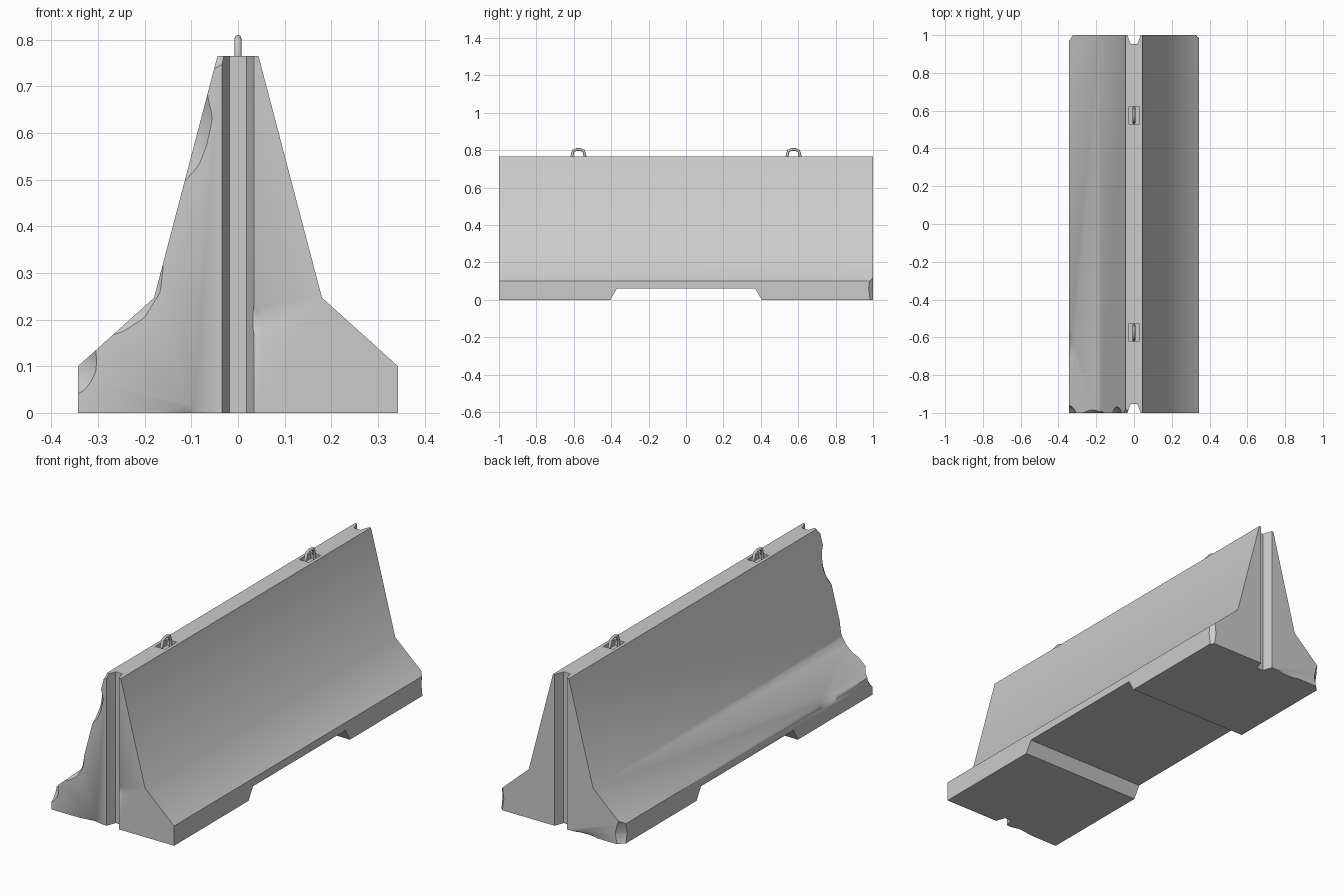
import bpy, bmesh, math
from mathutils import Vector

if "Cube" in bpy.data.objects:
    bpy.data.objects.remove(bpy.data.objects["Cube"])


def prism(name, pts, axis, lo, hi):
    """Extrude a 2D outline along x, y or z."""
    place = {'x': lambda a, b, t: (t, a, b),
             'y': lambda a, b, t: (a, t, b),
             'z': lambda a, b, t: (a, b, t)}[axis]
    bm = bmesh.new()
    base = bm.faces.new([bm.verts.new(place(a, b, lo)) for a, b in pts])
    ext = bmesh.ops.extrude_face_region(bm, geom=[base])
    shift = Vector(place(0, 0, hi - lo))
    bmesh.ops.translate(bm, vec=shift,
                        verts=[v for v in ext['geom'] if isinstance(v, bmesh.types.BMVert)])
    bmesh.ops.recalc_face_normals(bm, faces=bm.faces)
    me = bpy.data.meshes.new(name)
    bm.to_mesh(me)
    bm.free()
    ob = bpy.data.objects.new(name, me)
    bpy.context.collection.objects.link(ob)
    return ob


def chip_cutter(point, outward, length, depth):
    """Ball that bites a shallow chip of given length and depth at an edge."""
    r = (length * length / 4 + depth * depth) / (2 * depth)
    centre = Vector(point) + Vector(outward).normalized() * (r - depth)
    bpy.ops.mesh.primitive_ico_sphere_add(subdivisions=3, radius=r, location=centre)
    ob = bpy.context.object
    ob.name = "chip_cutter"
    return ob


def subtract(ob, cutter):
    mod = ob.modifiers.new("cut", 'BOOLEAN')
    mod.operation = 'DIFFERENCE'
    mod.solver = 'EXACT'
    mod.object = cutter
    cutter.hide_render = True
    bpy.context.view_layer.objects.active = ob
    bpy.ops.object.modifier_apply(modifier=mod.name)
    bpy.data.objects.remove(cutter)


# Concrete body from its end profile
half = [(0.343, 0), (0.343, 0.10), (0.18, 0.247), (0.044, 0.765)]
body = prism("concrete_barrier", half + [(-x, z) for x, z in reversed(half)], 'y', -1, 1)

# Drainage opening underneath
subtract(body, prism("drain_cutter", [(-0.44, -0.06), (-0.37, 0.06), (0.37, 0.06), (0.44, -0.06)],
                     'x', -0.5, 0.5))

# Joint grooves in both ends
for s in (-1, 1):
    subtract(body, prism("groove_cutter", [(-0.052, s * 1.05), (-0.018, s * 0.952),
                                           (0.018, s * 0.952), (0.052, s * 1.05)], 'z', -0.1, 0.9))

# Pockets around the lifting loops
for s in (-1, 1):
    y = s * 0.575
    subtract(body, prism("pocket_cutter", [(-0.027, y - 0.047), (0.027, y - 0.047),
                                           (0.027, y + 0.047), (-0.027, y + 0.047)],
                         'z', 0.735, 0.8))

# Worn chips: point, outward direction, length, depth
chips = [
    ((-0.085, -1, 0.60), (-1, -0.8, 0.2), 0.20, 0.022),
    ((-0.044, -1, 0.765), (-0.8, -1, 0.7), 0.08, 0.016),
    ((-0.343, -1, 0.09), (-1, -1, 0.5), 0.14, 0.03),
    ((-0.23, -1, 0.20), (-0.6, -1, 0.8), 0.14, 0.012),
    ((-0.343, -0.65, 0.10), (-1, 0, 0.6), 0.16, 0.018),
    ((-0.343, 1, 0.05), (-1, 1, 0), 0.20, 0.03),
    ((-0.12, -1, 0), (0, -1, -0.6), 0.16, 0.01),
    ((-0.14, 1, 0), (0, 1, -0.8), 0.14, 0.012),
    ((0.343, 1, 0.06), (1, 1, 0), 0.20, 0.02),
    ((0.04, -1, 0.20), (-0.2, -1, 0), 0.07, 0.008),
]
for c in chips:
    subtract(body, chip_cutter(*c))

bpy.ops.object.select_all(action='DESELECT')
body.select_set(True)
bpy.context.view_layer.objects.active = body
bpy.ops.object.shade_smooth_by_angle(angle=math.radians(38))

# Steel lifting loops
arch = [(-0.038, 0.73), (-0.036, 0.765), (-0.028, 0.796), (-0.01, 0.803),
        (0.01, 0.803), (0.028, 0.796), (0.036, 0.765), (0.038, 0.73)]
for name, y in (("lifting_loop_front", -0.575), ("lifting_loop_back", 0.575)):
    cu = bpy.data.curves.new(name, 'CURVE')
    cu.dimensions = '3D'
    cu.bevel_depth = 0.0075
    cu.bevel_resolution = 2
    cu.use_fill_caps = True
    sp = cu.splines.new('POLY')
    sp.points.add(len(arch) - 1)
    for p, (a, z) in zip(sp.points, arch):
        p.co = (0, y + a, z, 1)
    bpy.context.collection.objects.link(bpy.data.objects.new(name, cu))
